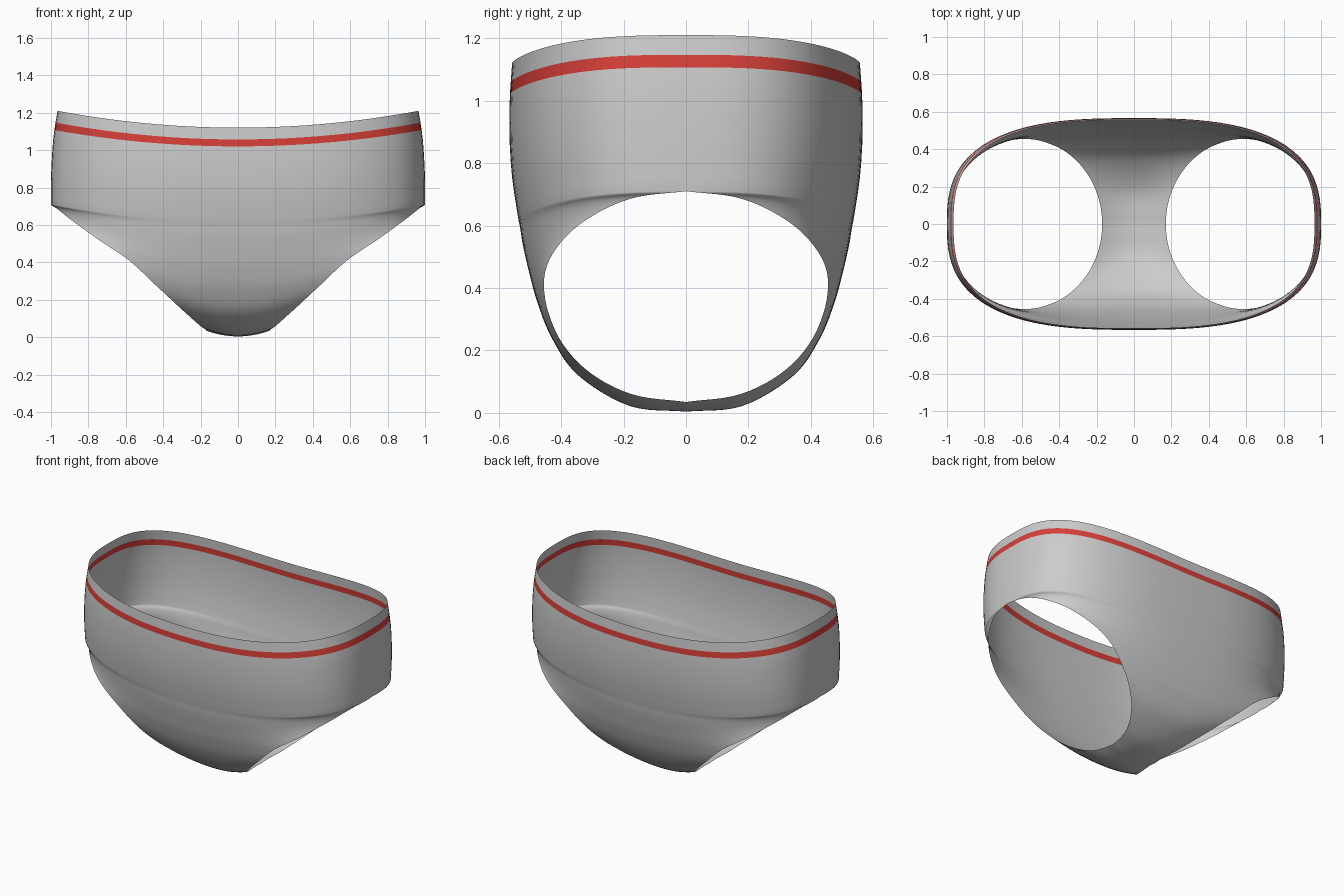
import bpy, math

if "Cube" in bpy.data.objects:
    bpy.data.objects.remove(bpy.data.objects["Cube"])

P = 2.8      # squareness of the horizontal cross-section
COLS = 28    # faces from the centre line to the edge

def mat(name, rgb):
    m = bpy.data.materials.new(name)
    m.diffuse_color = (*rgb, 1)
    m.use_nodes = True
    m.node_tree.nodes["Principled BSDF"].inputs["Base Color"].default_value = m.diffuse_color
    return m

def smooth(knots, t):
    """Smooth interpolation through evenly spaced knots, t in knot units."""
    n = len(knots) - 1
    i = min(int(t), n - 1)
    f = t - i
    a, b = knots[i], knots[i + 1]
    p = knots[i - 1] if i > 0 else 2 * a - b
    q = knots[i + 2] if i + 2 <= n else 2 * b - a
    m0, m1 = (b - p) / 2, (q - a) / 2
    return ((2*f**3 - 3*f**2 + 1) * a + (f**3 - 2*f**2 + f) * m0
            + (3*f**2 - 2*f**3) * b + (f**3 - f**2) * m1)

# Leg part: centre-line depth and height, leg edge height, at nine steps
leg_y = [0, .18, .345, .43, .478, .505, .523, .531, .537]
leg_cz = [.004, .022, .12, .24, .36, .46, .54, .59, .62]
leg_ez = [.035, .06, .14, .265, .412, .52, .617, .687, .71]

# Rows: centre depth, centre height, edge x, edge height, edge/centre depth ratio
rows = []
N = 48
for i in range(N + 1):
    t = i / N * 8
    th = math.pi * i / N
    yc = smooth(leg_y, t)
    ratio = .968 if i == 0 else min(.975, .455 * math.sin(th) / yc)
    rows.append((yc, smooth(leg_cz, t), .585 - .415 * math.cos(th),
                 smooth(leg_ez, t), max(0, ratio)))

# Side part: hip seam up to the waist, with rows at the stripe edges
side_y = [.537, .556, .565, .565, .557]
side_x = [1.0, 1.0, .995, .985, .965]
for cz, ez in [(.66, .75), (.70, .79), (.75, .84), (.80, .89), (.86, .95), (.92, 1.01),
               (.97, 1.06), (1.02, 1.107), (1.057, 1.147), (1.09, 1.18), (1.12, 1.21)]:
    t = (cz - .62) / .5 * 4
    rows.append((smooth(side_y, t), cz, smooth(side_x, t), ez, 0))
STRIPE = len(rows) - 4

# One quarter of the cloth
verts, faces, marks = [], [], []
for yc, cz, xe, ez, ratio in rows:
    reach = (1 - ratio ** P) ** (1 / P)
    end = math.acos(min(1, ratio ** (P / 2)))
    for j in range(COLS + 1):
        phi = end * (j / COLS) ** 1.2
        u = math.sin(phi) ** (2 / P) / reach
        y = yc * max(0, math.cos(phi)) ** (2 / P)
        if j == COLS:
            u, y = 1, yc * ratio
        verts.append((xe * u, -y, cz + (ez - cz) * u * u))
W = COLS + 1
for i in range(len(rows) - 1):
    for j in range(COLS):
        a = i * W + j
        faces.append((a, a + 1, a + W + 1, a + W))
        marks.append(1 if i == STRIPE else 0)

mesh = bpy.data.meshes.new("briefs")
mesh.from_pydata(verts, [], faces)
mesh.materials.append(mat("grey cloth", (.6, .6, .6)))
mesh.materials.append(mat("red stripe", (.68, .05, .04)))
for poly, m in zip(mesh.polygons, marks):
    poly.material_index = m
    poly.use_smooth = True
briefs = bpy.data.objects.new("briefs", mesh)
bpy.context.collection.objects.link(briefs)

# Mirror left/right and front/back
mir = briefs.modifiers.new("mirror", "MIRROR")
mir.use_axis = (True, True, False)
mir.use_clip = True
mir.merge_threshold = .0005
